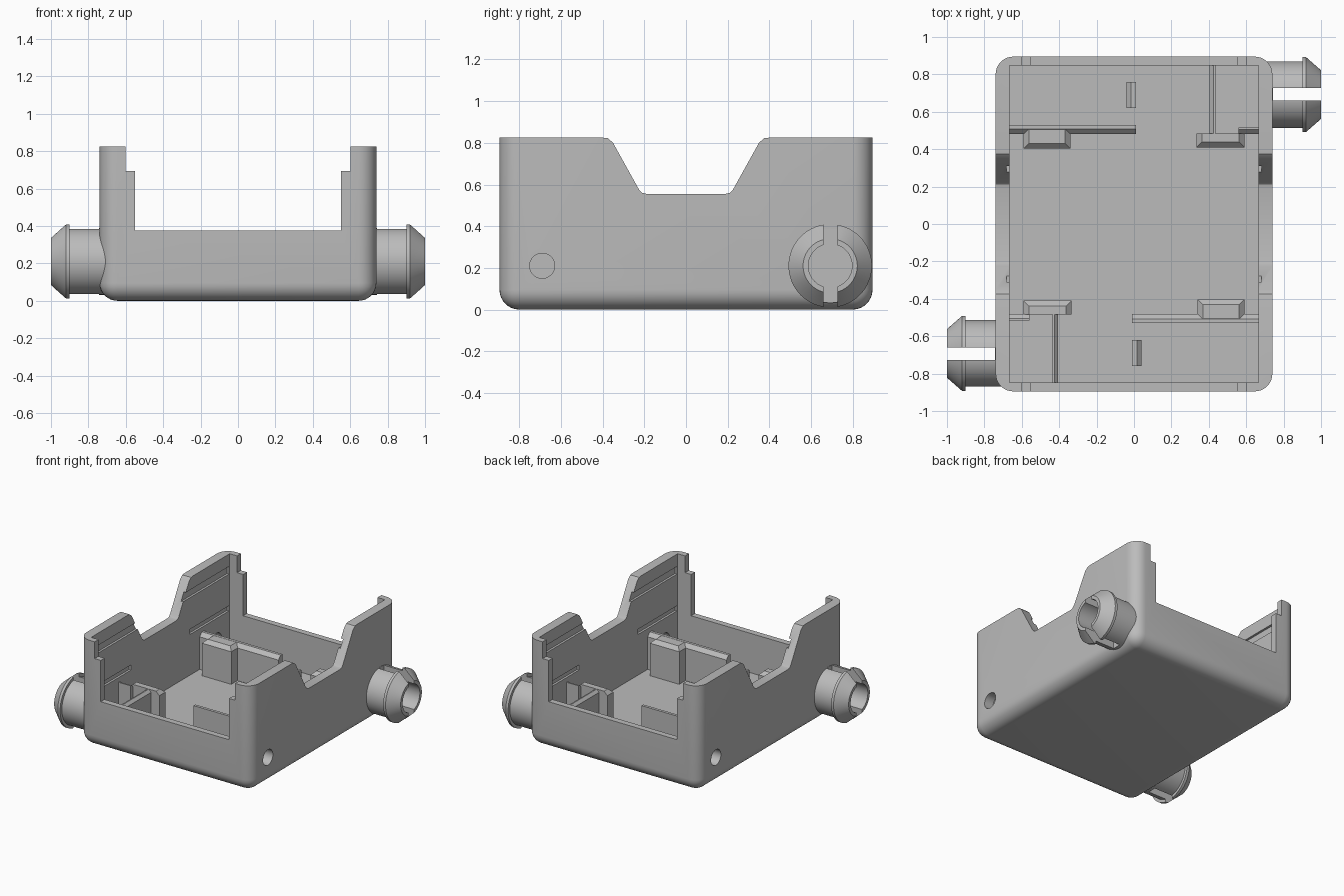
import bpy, bmesh, math
from mathutils import Matrix, Vector

old = bpy.data.objects.get("Cube")
if old:
    bpy.data.objects.remove(old, do_unlink=True)

grey = bpy.data.materials.new("plain grey plastic")
grey.use_nodes = True
colour = (0.5, 0.5, 0.5, 1)
grey.diffuse_color = colour
grey.node_tree.nodes["Principled BSDF"].inputs["Base Color"].default_value = colour
parts = []


def finish(name, bm, keep=True):
    bmesh.ops.recalc_face_normals(bm, faces=bm.faces)
    mesh = bpy.data.meshes.new(name)
    bm.to_mesh(mesh)
    bm.free()
    obj = bpy.data.objects.new(name, mesh)
    bpy.context.collection.objects.link(obj)
    if keep:
        mesh.materials.append(grey)
        parts.append(obj)
    else:
        obj.hide_render = True
    return obj


def box_mesh(x, y, z):
    bm = bmesh.new()
    size = Vector((x[1] - x[0], y[1] - y[0], z[1] - z[0]))
    mid = Vector((sum(x), sum(y), sum(z))) / 2
    bmesh.ops.create_cube(bm, size=1, matrix=Matrix.Translation(mid) @ Matrix.Diagonal((*size, 1)))
    return bm


def block(name, x, y, z, slopes=(), chamfer=0.028, keep=True):
    """Box whose top edges facing the listed directions are chamfered."""
    bm = box_mesh(x, y, z)
    limits = {"left": (0, x[1]), "right": (0, x[0]), "front": (1, y[0]), "back": (1, y[1])}
    chosen = [e for e in bm.edges if all(abs(v.co.z - z[1]) < 1e-4 for v in e.verts)
              and any(all(abs(v.co[limits[s][0]] - limits[s][1]) < 1e-4 for v in e.verts) for s in slopes)]
    if chosen:
        bmesh.ops.bevel(bm, geom=chosen, offset=chamfer, segments=1, affect='EDGES')
    return finish(name, bm, keep)


def prism_x(name, outline, x):
    """Outline in y and z, extruded along x."""
    bm = bmesh.new()
    face = bm.faces.new([bm.verts.new((x[0], *p)) for p in outline])
    ext = bmesh.ops.extrude_face_region(bm, geom=[face])
    bmesh.ops.translate(bm, vec=(x[1] - x[0], 0, 0),
                        verts=[v for v in ext["geom"] if isinstance(v, bmesh.types.BMVert)])
    return finish(name, bm, False)


def lathe_x(name, profile, y, z, keep=True):
    """Profile of (x, radius), spun about an axis parallel to x."""
    bm = bmesh.new()
    verts = [bm.verts.new((px, y, z + r)) for px, r in profile]
    edges = [bm.edges.new(pair) for pair in zip(verts, verts[1:])]
    bmesh.ops.spin(bm, geom=verts + edges, cent=(0, y, z), axis=(1, 0, 0),
                   angle=math.tau, steps=64, use_merge=False)
    bmesh.ops.remove_doubles(bm, verts=bm.verts, dist=1e-4)
    return finish(name, bm, keep)


def cut(target, cutter):
    mod = target.modifiers.new("cut", 'BOOLEAN')
    mod.operation = 'DIFFERENCE'
    mod.solver = 'EXACT'
    mod.object = cutter
    bpy.context.view_layer.objects.active = target
    bpy.ops.object.modifier_apply(modifier=mod.name)
    bpy.data.objects.remove(cutter, do_unlink=True)


half_turn = Matrix.Rotation(math.pi, 4, 'Z')


def turned(obj, name):
    twin = obj.copy()
    twin.data = obj.data.copy()
    twin.name = name
    twin.data.transform(half_turn)
    bpy.context.collection.objects.link(twin)
    return twin


# Rounded outer body
bm = box_mesh((-0.74, 0.74), (-0.895, 0.895), (0, 0.825))
round_edges = [e for e in bm.edges if not all(v.co.z > 0.8 for v in e.verts)]
bmesh.ops.bevel(bm, geom=round_edges, offset=0.095, segments=8, profile=0.5, affect='EDGES')
shell = finish("tray_shell", bm)

# Cavity and stepped openings in the end walls
cut(shell, block("cavity", (-0.665, 0.665), (-0.848, 0.848), (0.07, 1), keep=False))
cut(shell, block("wide_opening", (-0.602, 0.602), (-1, 1), (0.695, 1.1), keep=False))
cut(shell, block("deep_opening", (-0.55, 0.55), (-1.1, 1.1), (0.375, 1.2), keep=False))

# Tapered notch in the side walls
edge = [(0.40, 0.9), (0.40, 0.825), (0.375, 0.822), (0.35, 0.80),
        (0.225, 0.575), (0.21, 0.56), (0.19, 0.555)]
cut(shell, prism_x("side_notch", edge + [(-y, z) for y, z in reversed(edge)], (-1, 1)))

# Inner grooves and peg holes
for s in (-1, 1):
    xs = sorted((s * 0.6, s * 0.682))
    cut(shell, block("rail_groove", xs, (-0.84, 0.84), (0.67, 0.73), keep=False))
    for t in (-1, 1):
        ys = sorted((t * 0.36, t * 0.84))
        cut(shell, block("low_groove", xs, ys, (0.385, 0.425), keep=False))
    hole = [(s * 0.6, 0), (s * 0.6, 0.06), (s * 0.8, 0.06), (s * 0.8, 0)]
    cut(shell, lathe_x("peg_hole", hole, -s * 0.69, 0.21, keep=False))

# Split snap connector
plug = lathe_x("left_snap_plug", [
    (0.68, 0), (0.68, 0.178), (0.9, 0.178), (0.9, 0.2), (0.92, 0.2),
    (1, 0.13), (1, 0.105), (0.745, 0.105), (0.745, 0)], 0.692, 0.21)
cut(plug, block("slit", (0.742, 1.1), (0.66, 0.726), (-0.1, 0.5), keep=False))

# Supports on the floor, rear half
base, top = 0.05, 0.35
block("rear_long_rib", (-0.68, 0.01), (0.48, 0.53), (base, top), ("front",))
block("rear_rib_pad", (-0.59, -0.34), (0.403, 0.505), (base, top), ("left", "right", "front"))
block("rear_corner_rib", (0.405, 0.435), (0.46, 0.86), (base, top), ("right",), 0.02)
block("rear_corner_pad", (0.335, 0.59), (0.41, 0.485), (base, top), ("left", "right", "front"))
block("rear_wall_tab", (0.56, 0.68), (0.48, 0.515), (base, top), ("front",), 0.025)
block("rear_floor_peg", (-0.04, 0.01), (0.62, 0.76), (base, 0.14), ("right",), 0.025)

# The other half repeats by a half turn
for obj in parts[1:]:
    name = obj.name.replace("rear", "front").replace("left", "right")
    parts.append(turned(obj, name))

bpy.ops.object.select_all(action='DESELECT')
for obj in parts:
    obj.select_set(True)
bpy.context.view_layer.objects.active = shell
bpy.ops.object.shade_smooth_by_angle(angle=math.radians(30))
